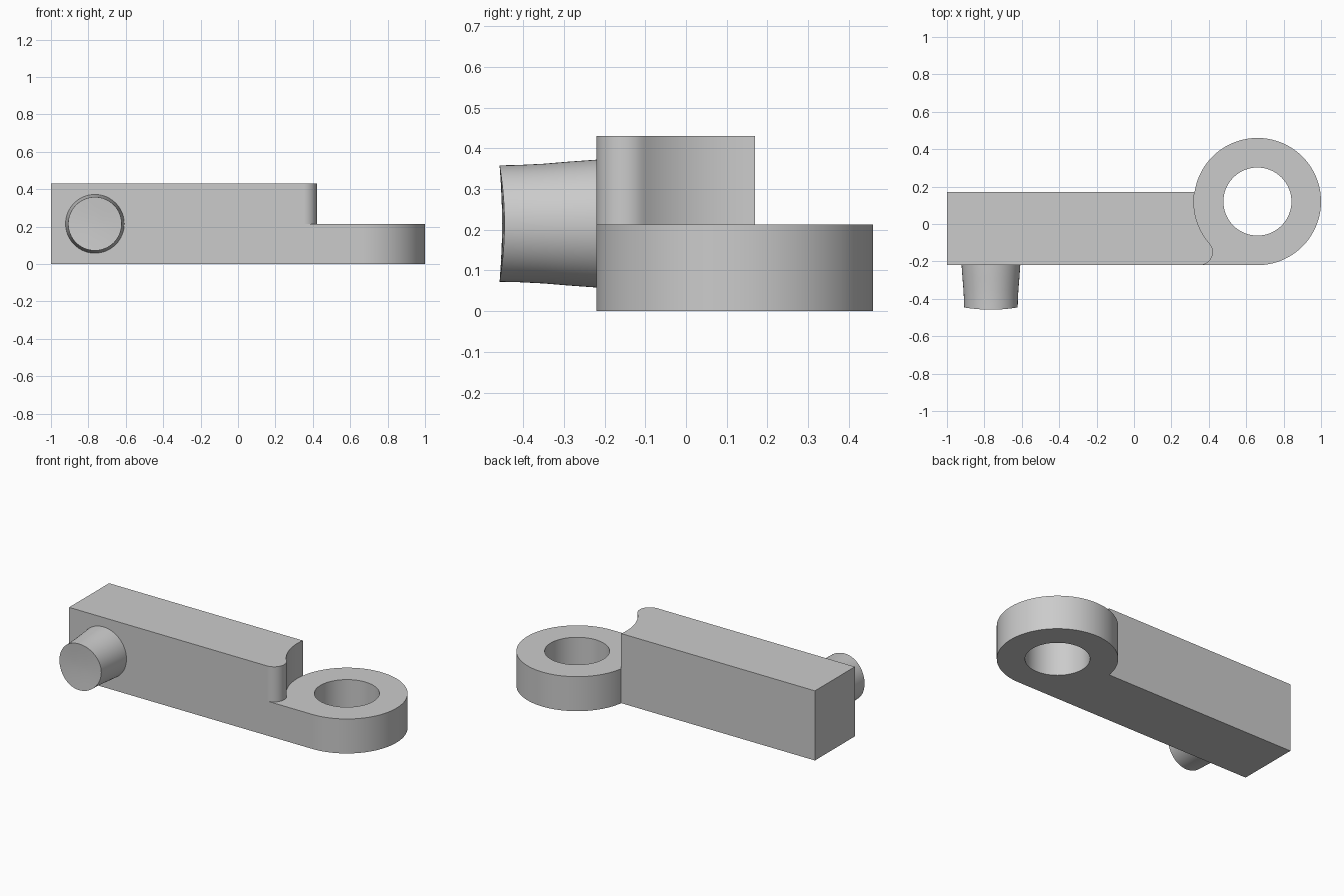
import bpy
import bmesh
from math import pi, tau, sin, cos, sqrt, asin, atan2

cube = bpy.data.objects.get("Cube")
if cube:
    bpy.data.objects.remove(cube, do_unlink=True)

# Main dimensions
LEFT, FRONT, BACK = -1.0, -0.22, 0.17
STEP, TOP = 0.213, 0.43
EYE_X, EYE_Y, EYE_R, HOLE_R = 0.66, 0.12, 0.34, 0.182
NOSE_R = 0.07

grey = bpy.data.materials.new("plain grey")
grey.use_nodes = True
grey.diffuse_color = (0.6, 0.6, 0.6, 1)
grey.node_tree.nodes["Principled BSDF"].inputs["Base Color"].default_value = (0.6, 0.6, 0.6, 1)


def arc(cx, cy, r, start, end, steps):
    angles = [start + (end - start) * i / steps for i in range(steps + 1)]
    return [(cx + r * cos(a), cy + r * sin(a)) for a in angles]


def fill(bm, loops, z):
    """Flat face bounded by the first loop, with the others as holes."""
    edges = []
    for loop in loops:
        vs = [bm.verts.new((x, y, z)) for x, y in loop]
        edges += [bm.edges.new((v, vs[i - 1])) for i, v in enumerate(vs)]
    bmesh.ops.triangle_fill(bm, use_beauty=True, edges=edges)


def walls(bm, loop, z0, z1):
    low = [bm.verts.new((x, y, z0)) for x, y in loop]
    high = [bm.verts.new((x, y, z1)) for x, y in loop]
    for i in range(len(loop)):
        bm.faces.new((low[i - 1], low[i], high[i], high[i - 1]))


def finish(bm, name):
    bmesh.ops.remove_doubles(bm, verts=bm.verts[:], dist=0.0002)
    bmesh.ops.recalc_face_normals(bm, faces=bm.faces[:])
    mesh = bpy.data.meshes.new(name)
    bm.to_mesh(mesh)
    bm.free()
    mesh.materials.append(grey)
    obj = bpy.data.objects.new(name, mesh)
    bpy.context.collection.objects.link(obj)
    bpy.ops.object.select_all(action='DESELECT')
    obj.select_set(True)
    bpy.context.view_layer.objects.active = obj
    bpy.ops.object.shade_smooth_by_angle(angle=pi / 6)
    weighted = obj.modifiers.new("Weighted normals", 'WEIGHTED_NORMAL')
    weighted.keep_sharp = True
    return obj


# Outlines: the bar end is a rounded nose running tangent into the eye's arc
nose_y = FRONT + NOSE_R
nose_x = EYE_X - sqrt((EYE_R + NOSE_R) ** 2 - (EYE_Y - nose_y) ** 2)
meet = atan2(EYE_Y - nose_y, EYE_X - nose_x)
back_angle = pi - asin((BACK - EYE_Y) / EYE_R)
nose = arc(nose_x, nose_y, NOSE_R, -pi / 2, meet, 16)
hollow = arc(EYE_X, EYE_Y, EYE_R, pi + meet, back_angle, 20)
end_curve = nose + hollow[1:]
eye_arc = arc(EYE_X, EYE_Y, EYE_R, -pi / 2, back_angle, 72)
hole = arc(EYE_X, EYE_Y, HOLE_R, 0, tau, 72)[:-1]

bar_outline = [(LEFT, BACK), (LEFT, FRONT)] + end_curve
base_outline = [(LEFT, BACK), (LEFT, FRONT), nose[0]] + eye_arc
eye_outline = eye_arc + end_curve[-2::-1]

# Arm: raised bar with a half-height pierced eye
bm = bmesh.new()
fill(bm, [base_outline, hole], 0)
fill(bm, [eye_outline, hole], STEP)
fill(bm, [bar_outline], TOP)
walls(bm, base_outline, 0, STEP)
walls(bm, bar_outline, STEP, TOP)
walls(bm, hole, 0, STEP)
finish(bm, "arm_with_eye")

# Pin: flared round peg on the front, with a slightly saddle-shaped end
PIN_X, PIN_Z, PIN_R, SIDES = -0.765, 0.215, 0.143, 64
profile = [(0.157, -0.21), (0.157, -0.22), (0.152, -0.29), (0.147, -0.35), (0.144, -0.41)]
bm = bmesh.new()
rings = []
for r, y in profile:
    rings.append([(r * cos(tau * i / SIDES), y, r * sin(tau * i / SIDES)) for i in range(SIDES)])
for f in (1, 0.66, 0.33):
    r = PIN_R * f
    rings.append([(r * cos(tau * i / SIDES),
                   -0.452 + 0.006 * f * f * cos(2 * tau * i / SIDES),
                   r * sin(tau * i / SIDES)) for i in range(SIDES)])
rows = [[bm.verts.new((PIN_X + x, y, PIN_Z + z)) for x, y, z in ring] for ring in rings]
for a, b in zip(rows, rows[1:]):
    for i in range(SIDES):
        bm.faces.new((a[i - 1], a[i], b[i], b[i - 1]))
bm.faces.new(rows[0])
tip = bm.verts.new((PIN_X, -0.452, PIN_Z))
for i in range(SIDES):
    bm.faces.new((rows[-1][i - 1], rows[-1][i], tip))
finish(bm, "side_pin")
